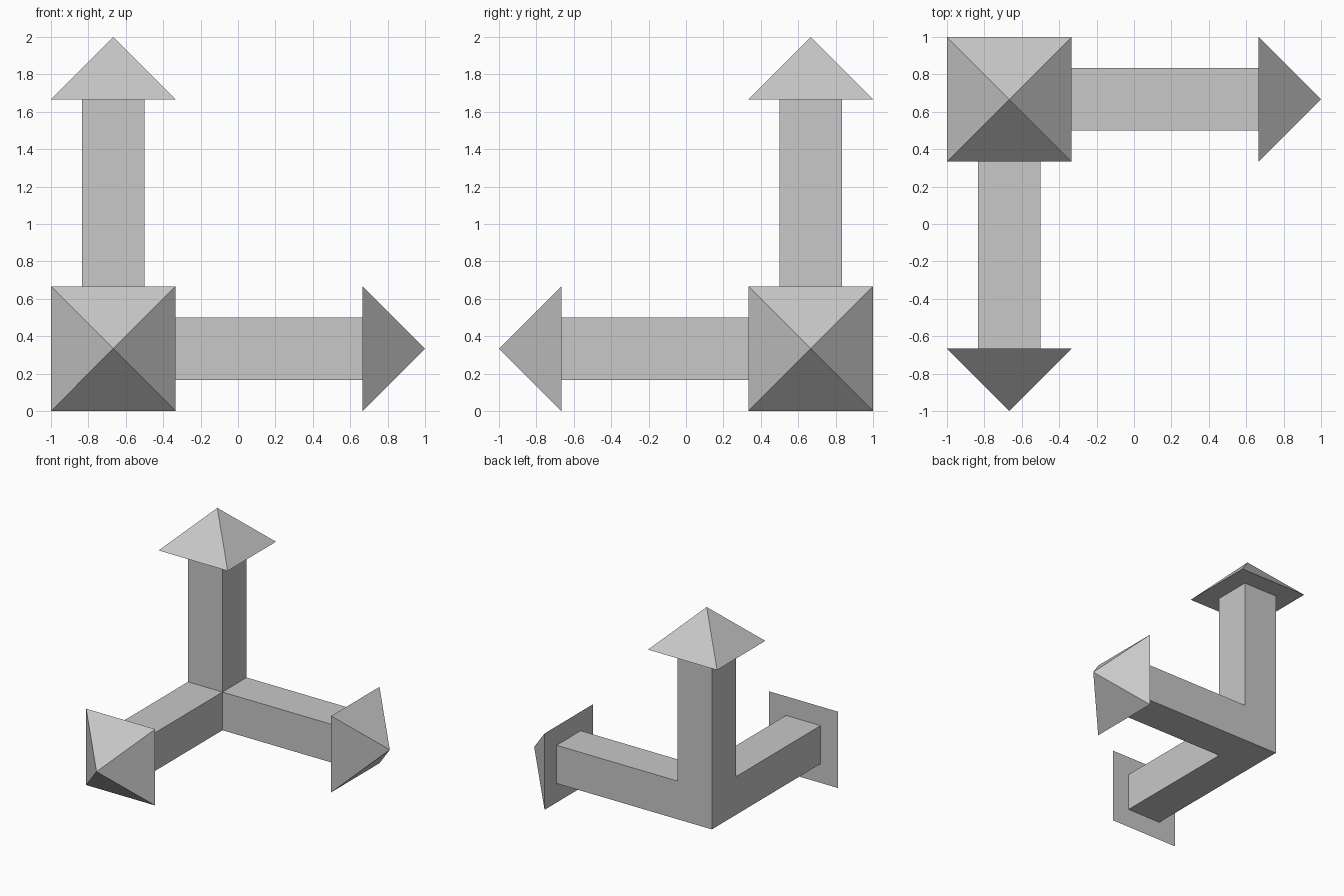
import bpy
import bmesh
from math import pi, sqrt
from mathutils import Matrix, Vector

cube = bpy.data.objects.get("Cube")
if cube:
    bpy.data.objects.remove(cube, do_unlink=True)

UNIT = 1 / 3
CORNER = Vector((-2 * UNIT, 2 * UNIT, UNIT))   # centre of the shared corner block
ARMS = {
    "left": Vector((1, 0, 0)),
    "front": Vector((0, -1, 0)),
    "top": Vector((0, 0, 1)),
}

grey = bpy.data.materials.new("light_grey")
grey.use_nodes = True
colour = (0.58, 0.58, 0.58, 1)
grey.diffuse_color = colour
grey.node_tree.nodes["Principled BSDF"].inputs["Base Color"].default_value = colour


def add_object(name, bm):
    bmesh.ops.recalc_face_normals(bm, faces=bm.faces[:])
    mesh = bpy.data.meshes.new(name)
    bm.to_mesh(mesh)
    bm.free()
    mesh.materials.append(grey)
    obj = bpy.data.objects.new(name, mesh)
    bpy.context.collection.objects.link(obj)
    return obj


# Three square shafts grown out of one corner block
bm = bmesh.new()
bmesh.ops.create_cube(bm, size=UNIT, matrix=Matrix.Translation(CORNER))
bm.normal_update()
for axis in ARMS.values():
    face = max(bm.faces, key=lambda f: (f.calc_center_median() - CORNER).dot(axis))
    grown = bmesh.ops.extrude_discrete_faces(bm, faces=[face])["faces"][0]
    bmesh.ops.translate(bm, verts=grown.verts[:], vec=axis * 3.5 * UNIT)
bmesh.ops.remove_doubles(bm, verts=bm.verts[:], dist=0.0001)
add_object("three_way_shaft", bm)

# Pyramid arrowhead on the end of each shaft
for side, axis in ARMS.items():
    bm = bmesh.new()
    bmesh.ops.create_cone(bm, cap_ends=True, segments=4, radius1=UNIT * sqrt(2),
                          radius2=0, depth=UNIT, matrix=Matrix.Rotation(pi / 4, 4, "Z"))
    bmesh.ops.remove_doubles(bm, verts=bm.verts[:], dist=0.0001)
    head = add_object(side + "_arrowhead", bm)
    head.rotation_mode = "QUATERNION"
    head.rotation_quaternion = Vector((0, 0, 1)).rotation_difference(axis)
    head.location = CORNER + axis * 4.5 * UNIT
